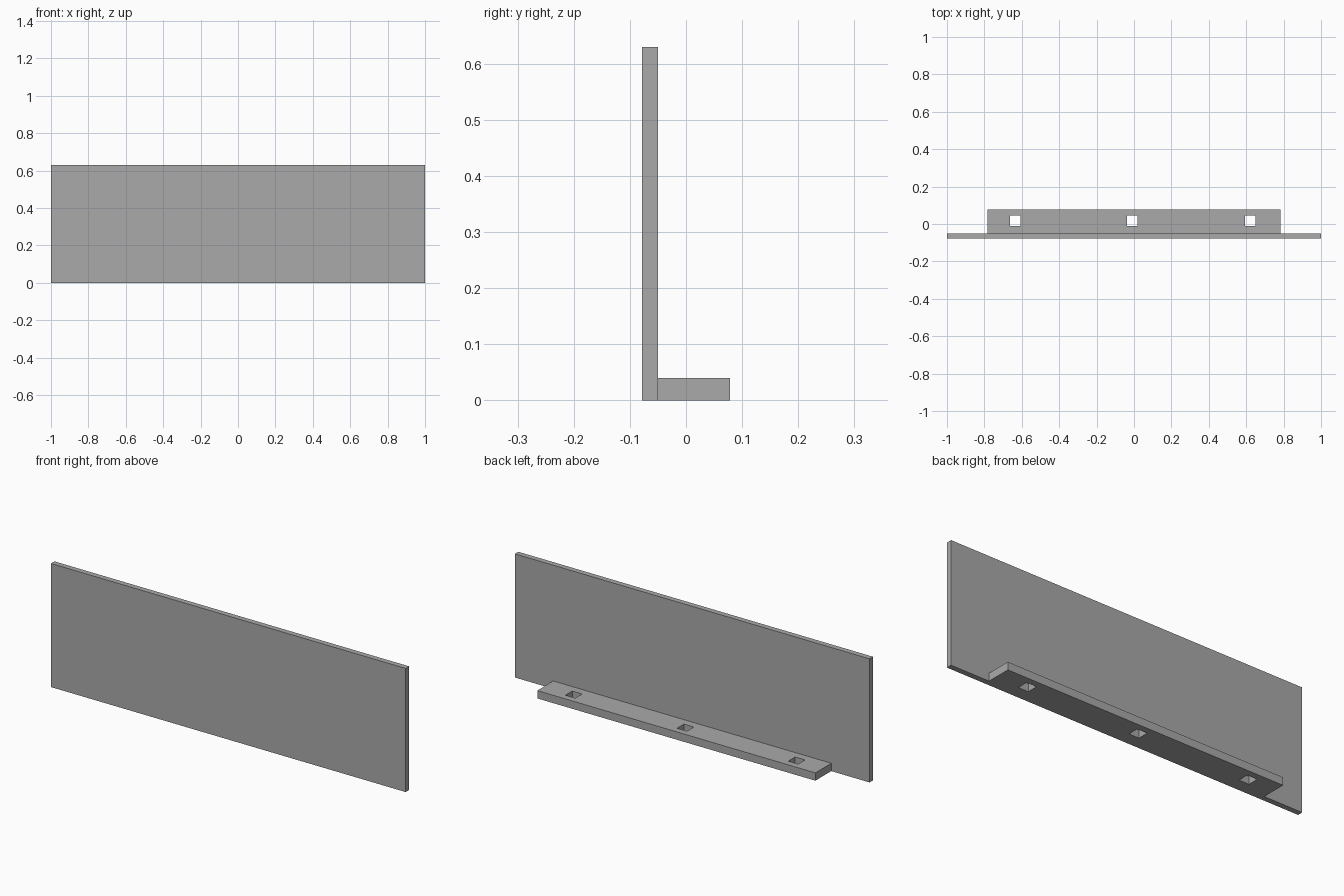
import bpy
import bmesh

cube = bpy.data.objects.get("Cube")
if cube:
    bpy.data.objects.remove(cube, do_unlink=True)

grey = bpy.data.materials.new("plain grey")
grey.use_nodes = True
colour = (0.4, 0.4, 0.4, 1)
grey.diffuse_color = colour
grey.node_tree.nodes["Principled BSDF"].inputs["Base Color"].default_value = colour


def slab(name, xs, ys, height, is_hole=lambda i, j: False):
    """Extrude a grid of cells upward from the floor, leaving hole cells open."""
    bm = bmesh.new()
    verts = [[bm.verts.new((x, y, 0)) for y in ys] for x in xs]
    for i in range(len(xs) - 1):
        for j in range(len(ys) - 1):
            if not is_hole(i, j):
                bm.faces.new((verts[i][j], verts[i + 1][j],
                              verts[i + 1][j + 1], verts[i][j + 1]))
    top = bmesh.ops.extrude_face_region(bm, geom=bm.faces[:], use_keep_orig=True)["geom"]
    bmesh.ops.translate(bm, vec=(0, 0, height),
                        verts=[g for g in top if isinstance(g, bmesh.types.BMVert)])
    bmesh.ops.recalc_face_normals(bm, faces=bm.faces[:])
    # Merge coplanar cells into clean faces
    bmesh.ops.dissolve_limit(bm, angle_limit=0.01, verts=bm.verts[:], edges=bm.edges[:])
    mesh = bpy.data.meshes.new(name)
    bm.to_mesh(mesh)
    bm.free()
    mesh.materials.append(grey)
    obj = bpy.data.objects.new(name, mesh)
    bpy.context.collection.objects.link(obj)
    return obj


# Upright panel
slab("front_panel", (-1, 1), (-0.078, -0.05), 0.63)

# Mounting flange behind it, with three square through holes
half = 0.028
xs = [-0.784]
for centre in (-0.636, -0.009, 0.621):
    xs += [centre - half, centre + half]
xs.append(0.784)
slab("mounting_flange", xs, (-0.05, 0.017 - half, 0.017 + half, 0.078), 0.04,
     lambda i, j: j == 1 and i % 2 == 1)
